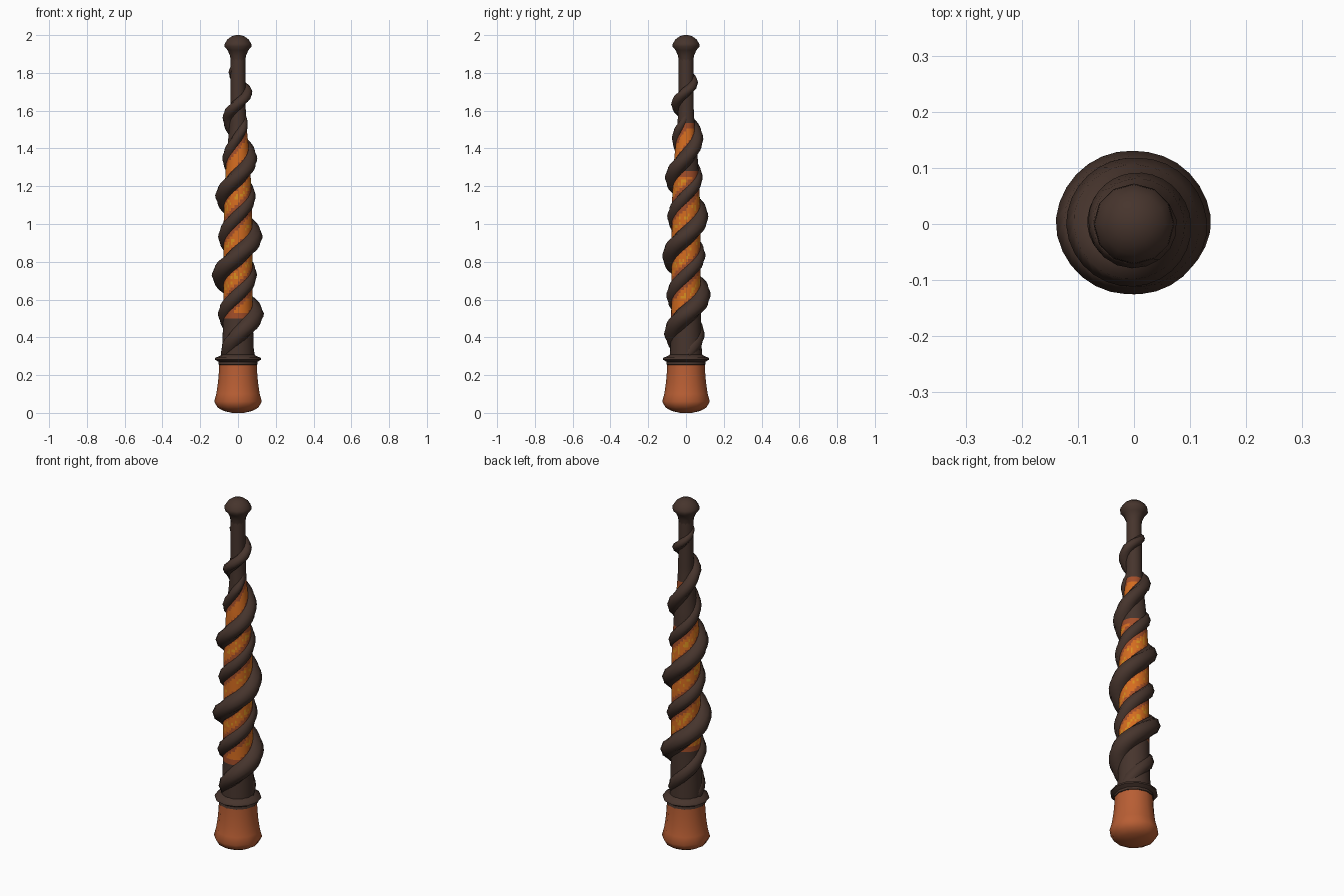
import bpy, bmesh, math, random
from mathutils import Vector

if "Cube" in bpy.data.objects:
    bpy.data.objects.remove(bpy.data.objects["Cube"])

random.seed(4)


def mat(name, col):
    m = bpy.data.materials.new(name)
    m.diffuse_color = (*col, 1)
    m.use_nodes = True
    m.node_tree.nodes["Principled BSDF"].inputs["Base Color"].default_value = m.diffuse_color
    return m


COPPER = mat("copper", (0.48, 0.112, 0.034))
BARK = mat("dark bark", (0.062, 0.035, 0.026))
ORANGE = mat("glowing orange", (0.66, 0.15, 0.014))
RUST = mat("rust edge", (0.36, 0.075, 0.022))
YELLOW = mat("amber", (0.68, 0.27, 0.014))


def lerp(table, x):
    if x <= table[0][0]:
        return table[0][1]
    for (a, va), (b, vb) in zip(table, table[1:]):
        if x <= b:
            return va + (vb - va) * (x - a) / (b - a)
    return table[-1][1]


def skin(name, rings, mats, rule=None, angle=60):
    """Join equal rings of points into a capped tube."""
    bm = bmesh.new()
    rows = [[bm.verts.new(p) for p in r] for r in rings]
    n = len(rows[0])
    for a, b in zip(rows, rows[1:]):
        for i in range(n):
            j = (i + 1) % n
            bm.faces.new((a[i], a[j], b[j], b[i]))
    bm.faces.new(rows[0][::-1])
    bm.faces.new(rows[-1])
    bmesh.ops.recalc_face_normals(bm, faces=bm.faces)
    if rule:
        for f in bm.faces:
            f.material_index = rule(f.calc_center_median())
    me = bpy.data.meshes.new(name)
    bm.to_mesh(me)
    bm.free()
    for m in mats:
        me.materials.append(m)
    ob = bpy.data.objects.new(name, me)
    bpy.context.collection.objects.link(ob)
    bpy.context.view_layer.objects.active = ob
    ob.select_set(True)
    bpy.ops.object.shade_smooth_by_angle(angle=math.radians(angle))
    ob.select_set(False)
    return ob


def lathe(name, profile, m, sides=12):
    rings = [[(r * math.cos(2 * math.pi * i / sides), r * math.sin(2 * math.pi * i / sides), z)
              for i in range(sides)] for r, z in profile]
    return skin(name, rings, [m])


# Handle, collar and tip knob
lathe("handle", [(0.03, 0.0), (0.075, 0.01), (0.108, 0.028), (0.126, 0.06), (0.115, 0.10),
                 (0.106, 0.16), (0.101, 0.22), (0.10, 0.256), (0.08, 0.26)], COPPER)
lathe("collar", [(0.09, 0.25), (0.104, 0.256), (0.102, 0.27), (0.122, 0.282),
                 (0.12, 0.292), (0.095, 0.302), (0.085, 0.31)], BARK)
lathe("tip_knob", [(0.038, 1.86), (0.042, 1.89), (0.055, 1.92), (0.072, 1.94), (0.07, 1.955),
                   (0.056, 1.977), (0.035, 1.993), (0.012, 2.0)], BARK)

# Winding of the thick strand: height -> degrees (the thin strand is opposite)
TURN = [(0.30, -180), (0.41, -90), (0.52, 0), (0.73, 180), (0.935, 360), (1.15, 540),
        (1.35, 720), (1.57, 900), (1.635, 990), (1.70, 1080), (1.81, 1260), (1.87, 1350)]
CORE = [(0.29, 0.085), (0.45, 0.08), (0.55, 0.078), (1.1, 0.075), (1.35, 0.062),
        (1.5, 0.047), (1.6, 0.041), (1.9, 0.038)]


def core_rule(c):
    """Glow in the two grooves; each groove starts and stops at its own height."""
    s = math.sin(math.atan2(c.y, c.x) - math.radians(lerp(TURN, c.z)))
    low, high = (0.5, 1.54) if s < 0 else (0.58, 1.28)
    if not low < c.z < high:
        return 0
    w = abs(s) + random.uniform(-0.03, 0.03)
    if w < 0.84 or min(c.z - low, high - c.z) < 0.03:
        return 2
    return 3 if w > 0.96 and 0.6 < c.z < 1.3 and random.random() < 0.35 else 1


# Glowing core, dark at both ends
core = []
for k in range(109):
    z = 0.29 + k * 0.015
    r = lerp(CORE, z)
    core.append([(r * math.cos(math.pi * i / 24), r * math.sin(math.pi * i / 24), z)
                 for i in range(48)])
skin("core", core, [BARK, ORANGE, RUST, YELLOW], core_rule)


def strand(name, phase, z0, z1, reach, thick, steps, flat):
    """Spiral tube whose outer edge lies at the given reach from the axis."""
    def point(z):
        a = math.radians(lerp(TURN, z) + phase)
        r = lerp(reach, z) - lerp(thick, z)
        return Vector((r * math.cos(a), r * math.sin(a), z)), Vector((math.cos(a), math.sin(a), 0))
    rings = []
    for k in range(steps + 1):
        z = z0 + (z1 - z0) * k / steps
        p, rad = point(z)
        tan = (point(z + 0.012)[0] - point(z - 0.012)[0]).normalized()
        side = tan.cross(rad).normalized() * flat
        t = lerp(thick, z)
        rings.append([p + t * (rad * math.cos(math.pi * i / 4) + side * math.sin(math.pi * i / 4))
                      for i in range(8)])
    skin(name, rings, [BARK])


# Two bark strands winding round the core
strand("thick_strand", 0, 0.30, 1.86,
       [(0.30, 0.09), (0.41, 0.115), (0.52, 0.138), (0.62, 0.13), (0.73, 0.14), (0.83, 0.125),
        (0.93, 0.131), (1.04, 0.118), (1.15, 0.121), (1.35, 0.102), (1.57, 0.081),
        (1.70, 0.077), (1.80, 0.052), (1.86, 0.035)],
       [(0.30, 0.05), (0.52, 0.056), (0.93, 0.054), (1.35, 0.047), (1.57, 0.035),
        (1.7, 0.03), (1.86, 0.018)], 110, 0.88)
strand("thin_strand", 180, 0.31, 1.58,
       [(0.31, 0.09), (0.42, 0.10), (0.55, 0.108), (0.72, 0.10), (0.92, 0.106), (1.13, 0.095),
        (1.37, 0.082), (1.5, 0.07), (1.58, 0.04)],
       [(0.31, 0.045), (0.55, 0.046), (0.92, 0.046), (1.37, 0.038), (1.58, 0.02)], 90, 0.88)
